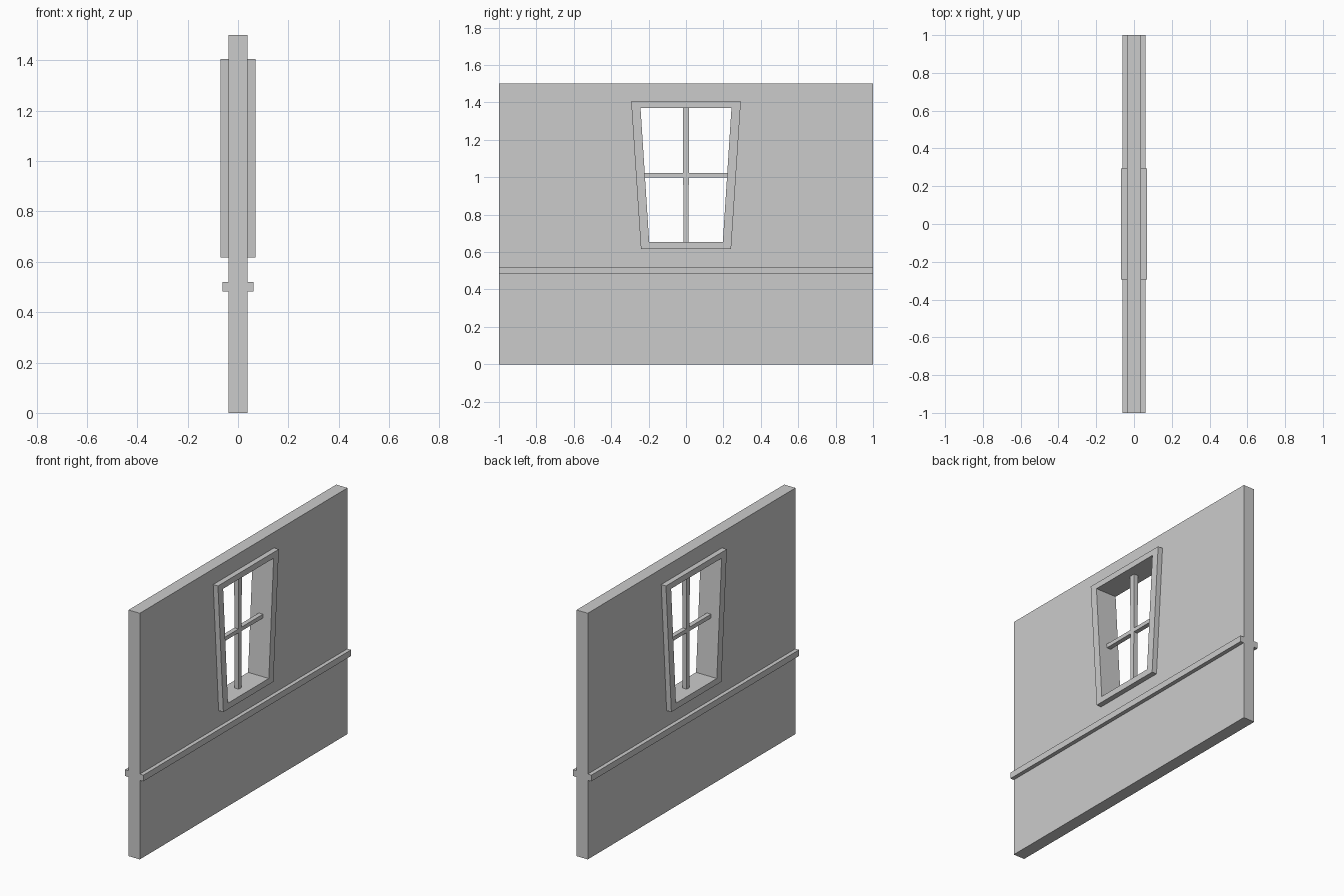
import bpy
import bmesh

if "Cube" in bpy.data.objects:
    bpy.data.objects.remove(bpy.data.objects["Cube"])


def make_object(name, bm):
    bmesh.ops.recalc_face_normals(bm, faces=bm.faces[:])
    mesh = bpy.data.meshes.new(name)
    bm.to_mesh(mesh)
    bm.free()
    obj = bpy.data.objects.new(name, mesh)
    bpy.context.collection.objects.link(obj)
    return obj


def trapezoid(z0, half0, z1, half1):
    """Corner points (y, z) of a shape symmetric about y = 0."""
    return [(-half0, z0), (half0, z0), (half1, z1), (-half1, z1)]


def prism(name, profile, x0, x1):
    """Extrude a (y, z) profile along x."""
    bm = bmesh.new()
    face = bm.faces.new([bm.verts.new((x0, y, z)) for y, z in profile])
    ext = bmesh.ops.extrude_face_region(bm, geom=[face])
    moved = [v for v in ext["geom"] if isinstance(v, bmesh.types.BMVert)]
    bmesh.ops.translate(bm, verts=moved, vec=(x1 - x0, 0, 0))
    return make_object(name, bm)


def ring(name, outer, inner, half):
    """Solid plate between two (y, z) loops, centred on x = 0."""
    bm = bmesh.new()
    loops = [[bm.verts.new((x, y, z)) for y, z in loop]
             for x, loop in ((half, outer), (half, inner), (-half, inner), (-half, outer))]
    n = len(outer)
    for k in range(4):
        a, b = loops[k], loops[(k + 1) % 4]
        for i in range(n):
            j = (i + 1) % n
            bm.faces.new((a[i], a[j], b[j], b[i]))
    return make_object(name, bm)


WALL = 0.038
FRAME = 0.07
RAIL = 0.062
frame_outer = trapezoid(0.617, 0.241, 1.405, 0.293)
frame_inner = trapezoid(0.654, 0.197, 1.369, 0.243)

# Wall panel with opening, and the tapered window frame lining it
ring("wall", trapezoid(0, 1, 1.5, 1), frame_outer, WALL)
ring("window_frame", frame_outer, frame_inner, FRAME)

# Window bars, ends buried in the frame
prism("vertical_bar", trapezoid(0.645, 0.013, 1.38, 0.017), -0.014, 0.014)
prism("horizontal_bar", trapezoid(0.998, 0.225, 1.022, 0.227), -0.014, 0.014)

# Rail strips on both wall faces
for side, name in ((1, "rail_right"), (-1, "rail_left")):
    prism(name, trapezoid(0.482, 1, 0.52, 1), side * WALL, side * RAIL)
